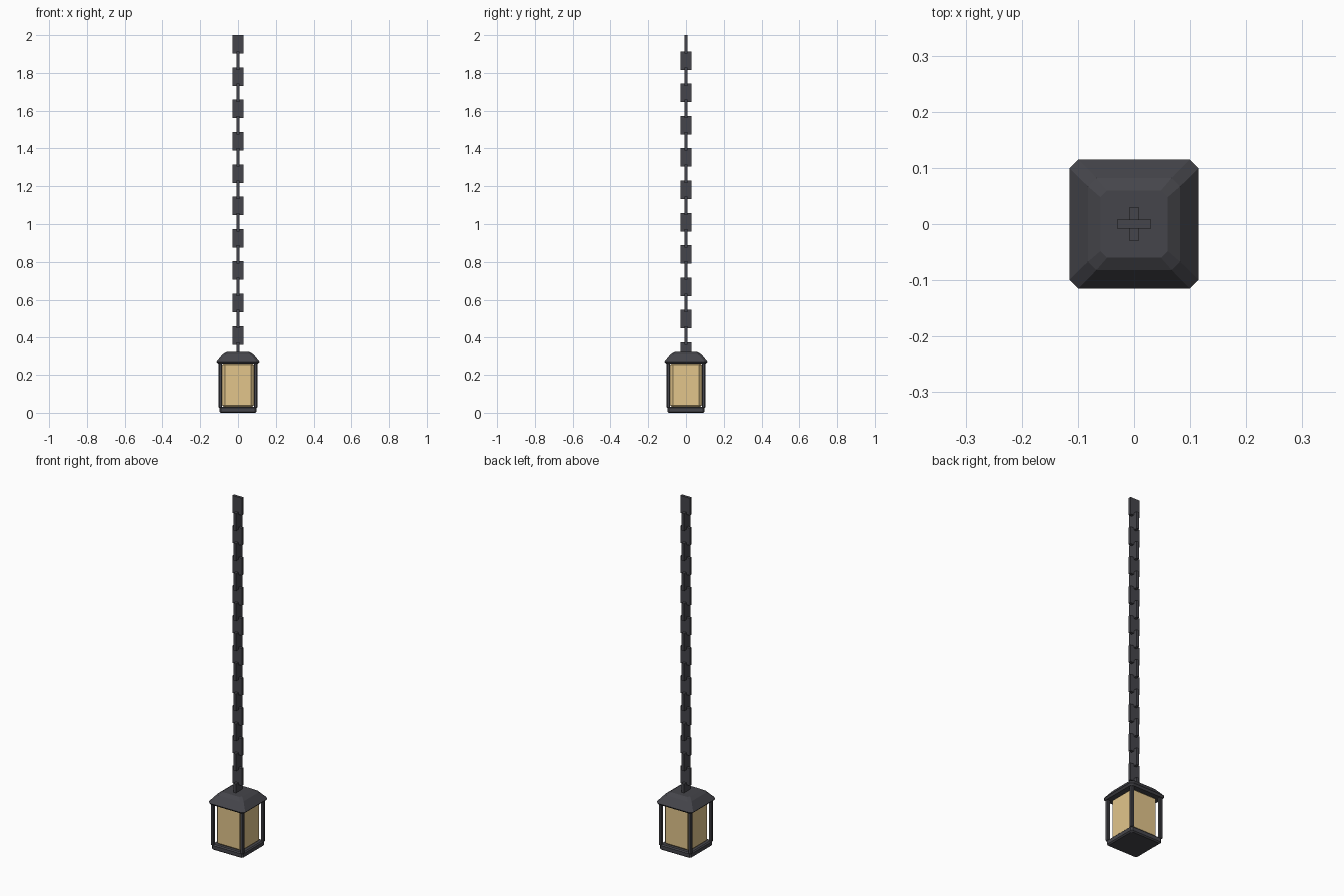
import bpy, bmesh

if "Cube" in bpy.data.objects:
    bpy.data.objects.remove(bpy.data.objects["Cube"])


def material(name, color):
    m = bpy.data.materials.new(name)
    m.diffuse_color = color
    m.use_nodes = True
    m.node_tree.nodes["Principled BSDF"].inputs["Base Color"].default_value = m.diffuse_color
    return m


IRON = material("dark_iron", (0.06, 0.06, 0.07, 1))
GLASS = material("amber_glass", (0.76, 0.56, 0.26, 1))


def finish(name, bm, mat):
    bmesh.ops.recalc_face_normals(bm, faces=bm.faces)
    me = bpy.data.meshes.new(name)
    bm.to_mesh(me)
    bm.free()
    me.materials.append(mat)
    ob = bpy.data.objects.new(name, me)
    bpy.context.collection.objects.link(ob)
    return ob


def box(name, lo, hi, mat, bevel=0.0):
    bm = bmesh.new()
    bmesh.ops.create_cube(bm, size=1)
    for v in bm.verts:
        v.co = [(lo[i] + hi[i]) / 2 + v.co[i] * (hi[i] - lo[i]) for i in range(3)]
    if bevel:
        bmesh.ops.bevel(bm, geom=bm.edges[:], offset=bevel, segments=1,
                        profile=0.5, affect='EDGES')
    return finish(name, bm, mat)


def tiers(name, levels, mat):
    """Stack of corner-cut squares: (z, half width, corner cut)."""
    bm = bmesh.new()
    rings = []
    for z, h, c in levels:
        d = h - c
        pts = [(d, -h), (h, -d), (h, d), (d, h), (-d, h), (-h, d), (-h, -d), (-d, -h)]
        rings.append([bm.verts.new((x, y, z)) for x, y in pts])
    for a, b in zip(rings, rings[1:]):
        for i in range(8):
            j = (i + 1) % 8
            bm.faces.new((a[i], a[j], b[j], b[i]))
    bm.faces.new(rings[0][::-1])
    bm.faces.new(rings[-1])
    return finish(name, bm, mat)


# Base tray with softened edges
tiers("base", [(0.0, 0.092, 0.008), (0.006, 0.099, 0.008),
               (0.026, 0.099, 0.008), (0.032, 0.093, 0.008)], IRON)

# Amber glass body with bevelled edges
box("glass", (-0.084, -0.084, 0.025), (0.084, 0.084, 0.268), GLASS, 0.015)

# Corner posts
for sx in (-1, 1):
    for sy in (-1, 1):
        cx, cy = sx * 0.093, sy * 0.093
        box("corner_post", (cx - 0.009, cy - 0.009, 0.026),
            (cx + 0.009, cy + 0.009, 0.27), IRON, 0.003)

# Hipped roof
tiers("roof", [(0.26, 0.106, 0.012), (0.27, 0.115, 0.016),
               (0.311, 0.082, 0.015), (0.325, 0.06, 0.012)], IRON)

# Chain of flat links, alternately turned a quarter
for i in range(20):
    top = 2.0 - i * 0.0855
    w, d = (0.03, 0.008) if i % 2 == 0 else (0.008, 0.03)
    box("chain_link", (-w, -d, max(top - 0.098, 0.285)), (w, d, top), IRON)
